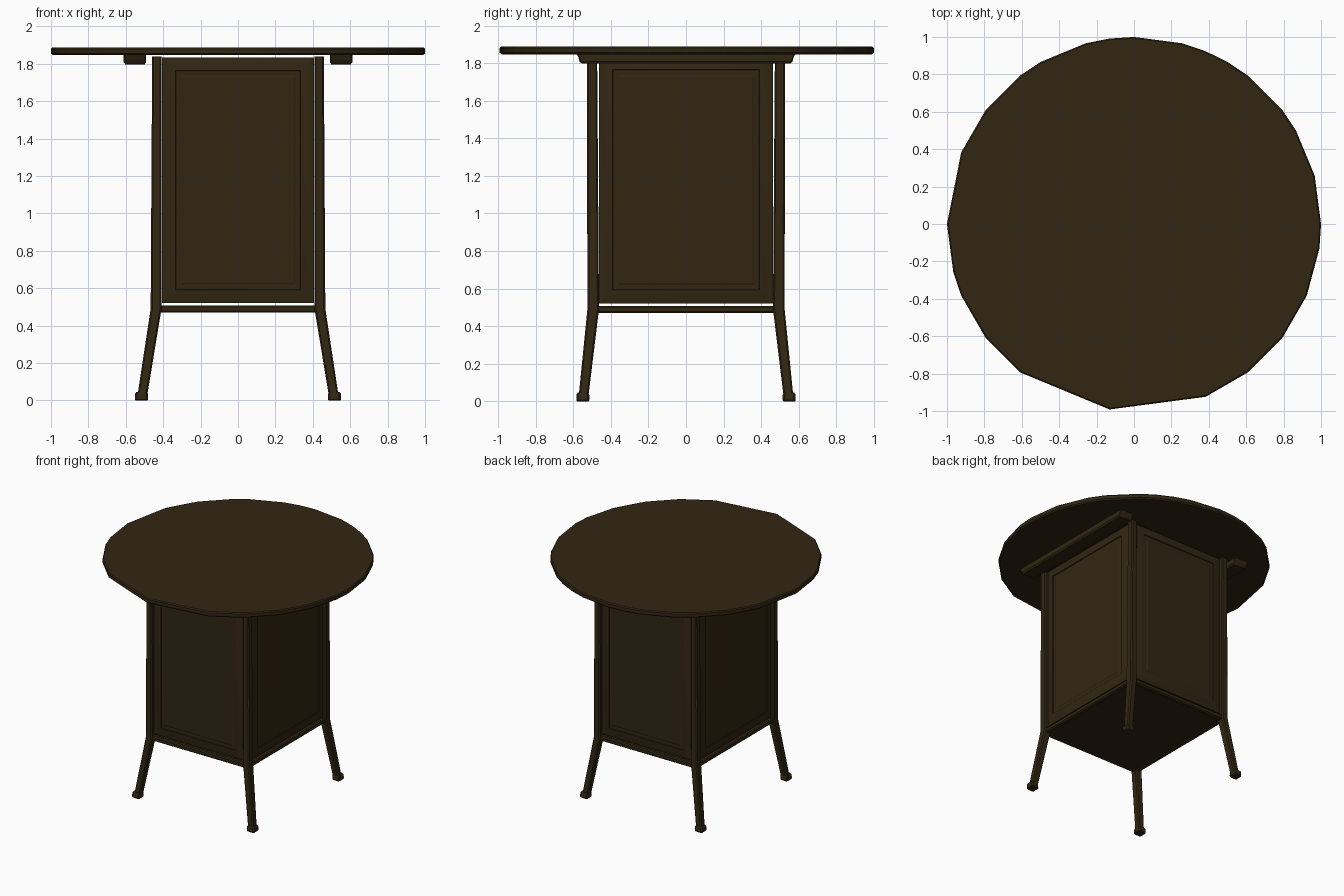
import bpy, bmesh, math
from mathutils import Matrix, Vector

if "Cube" in bpy.data.objects:
    bpy.data.objects.remove(bpy.data.objects["Cube"])

wood = bpy.data.materials.new("dark_brown_wood")
wood.diffuse_color = (0.031, 0.0195, 0.0062, 1)
wood.use_nodes = True
wood.node_tree.nodes["Principled BSDF"].inputs["Base Color"].default_value = wood.diffuse_color


def finish(name, bm, angle=35):
    bmesh.ops.recalc_face_normals(bm, faces=bm.faces)
    me = bpy.data.meshes.new(name)
    bm.to_mesh(me)
    bm.free()
    me.materials.append(wood)
    ob = bpy.data.objects.new(name, me)
    bpy.context.collection.objects.link(ob)
    bpy.ops.object.select_all(action='DESELECT')
    ob.select_set(True)
    bpy.context.view_layer.objects.active = ob
    bpy.ops.object.shade_smooth_by_angle(angle=math.radians(angle))
    return ob


def loft(bm, rings):
    """Skin a stack of equal-length rings and cap both ends."""
    vs = [[bm.verts.new(p) for p in r] for r in rings]
    n = len(vs[0])
    for a, b in zip(vs, vs[1:]):
        for i in range(n):
            bm.faces.new((a[i], a[(i + 1) % n], b[(i + 1) % n], b[i]))
    bm.faces.new(vs[0][::-1])
    bm.faces.new(vs[-1])


def rect(cx, cy, hx, hy, z, c=0.3):
    """Rectangle with cut corners, c is the share of the half size cut off."""
    k = c * min(hx, hy)
    pts = [(hx, -hy + k), (hx, hy - k), (hx - k, hy), (-hx + k, hy),
           (-hx, hy - k), (-hx, -hy + k), (-hx + k, -hy), (hx - k, -hy)]
    return [(cx + x, cy + y, z) for x, y in pts]


# Round top with unevenly spaced corners
angles = [0, 15, 30, 37.5, 52.5, 60, 67.5, 75, 90, 97.5, 105, 120, 127.5, 142.5,
          157.5, 180, 195, 202.5, 217.5, 232.5, 262.5, 292.5, 307.5, 322.5,
          337.5, 352.5]
bm = bmesh.new()
loft(bm, [[(r * math.cos(math.radians(a)), r * math.sin(math.radians(a)), z)
           for a in angles]
          for r, z in ((0.99, 1.846), (1.0, 1.855), (1.0, 1.88), (0.993, 1.888))])
finish("table_top", bm)

# Legs: straight above the shelf, splayed below, with small feet
for sx, side in ((-1, "left"), (1, "right")):
    for sy, end in ((-1, "front"), (1, "back")):
        bm = bmesh.new()
        loft(bm, [rect(sx * x, sy * y, hx, hy, z) for x, y, hx, hy, z in (
            (0.511, 0.545, 0.026, 0.026, 0.03),
            (0.438, 0.494, 0.029, 0.031, 0.49),
            (0.434, 0.5, 0.025, 0.027, 1.84))])
        finish(f"{end}_{side}_leg", bm)
        bm = bmesh.new()
        loft(bm, [rect(sx * 0.516, sy * 0.549, h, h, z) for h, z in (
            (0.031, 0), (0.035, 0.006), (0.034, 0.036), (0.027, 0.046))])
        finish(f"{end}_{side}_foot", bm)

# Support bars below the top, running front to back
for sx, side in ((-1, "left"), (1, "right")):
    bm = bmesh.new()
    loft(bm, [rect(sx * 0.551, 0, hx, hy, z, 0.1) for hx, hy, z in (
        (0.052, 0.555, 1.797), (0.06, 0.567, 1.808),
        (0.06, 0.572, 1.83), (0.06, 0.58, 1.846))])
    finish(f"{side}_support_bar", bm)

# Shelf and the rails around it
bm = bmesh.new()
loft(bm, [rect(0, 0, 0.43, 0.49, z, 0.01) for z in (0.477, 0.5)])
finish("shelf", bm)


def rail(name, half, offset, turn):
    """Bar with cut edges along x, pushed outward and turned about z."""
    bm = bmesh.new()
    h, m = 0.019, 0.011
    prof = [(-h, -m), (-m, -h), (m, -h), (h, -m), (h, m), (m, h), (-m, h), (-h, m)]
    loft(bm, [[(x, -offset + a, 0.489 + b) for a, b in prof] for x in (-half, half)])
    bm.transform(Matrix.Rotation(turn, 4, 'Z'))
    finish(name, bm)


def panel(name, half, offset, turn):
    """Raised panel with sloped edges and a stepped rectangle in its face."""
    z0, z1 = 0.521, 1.835
    cz, hz = (z0 + z1) / 2, (z1 - z0) / 2
    # inset from the edge, depth outward
    steps = ((0, -0.02), (0, 0.003), (0.055, 0.016), (0.07, 0.017),
             (0.073, 0.011), (0.098, 0.011), (0.108, 0.015), (0.115, 0.015))
    bm = bmesh.new()
    rings = []
    for d, out in steps:
        y = -offset - out
        hx, h = half - d, hz - d
        rings.append([(-hx, y, cz - h), (hx, y, cz - h), (hx, y, cz + h), (-hx, y, cz + h)])
    loft(bm, rings)
    bm.transform(Matrix.Rotation(turn, 4, 'Z'))
    finish(name, bm, 15)


for i, side in enumerate(("front", "right", "back", "left")):
    turn = i * math.pi / 2
    half, off = (0.405, 0.497) if i % 2 == 0 else (0.462, 0.437)
    panel(f"{side}_panel", half, off, turn)
    rail(f"{side}_rail", half + 0.02, off, turn)
